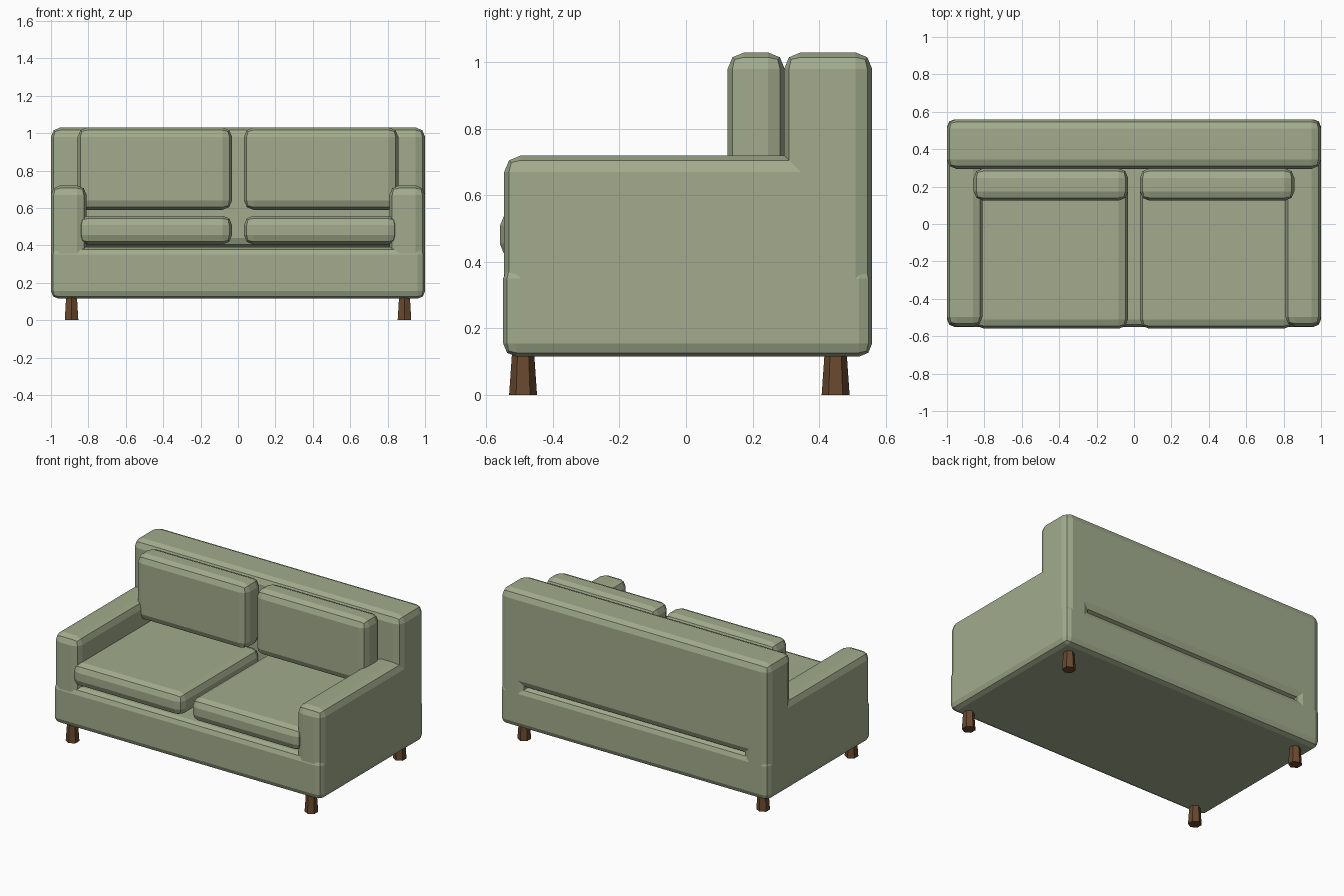
import bpy, bmesh

if "Cube" in bpy.data.objects:
    bpy.data.objects.remove(bpy.data.objects["Cube"])


def material(name, color):
    m = bpy.data.materials.new(name)
    m.diffuse_color = (*color, 1)
    m.use_nodes = True
    m.node_tree.nodes["Principled BSDF"].inputs["Base Color"].default_value = m.diffuse_color
    return m


FABRIC = material("sage fabric", (0.36, 0.41, 0.265))
WOOD = material("dark wood", (0.14, 0.065, 0.028))


def add_object(name, bm, mat):
    mesh = bpy.data.meshes.new(name)
    bm.to_mesh(mesh)
    bm.free()
    mesh.materials.append(mat)
    obj = bpy.data.objects.new(name, mesh)
    bpy.context.collection.objects.link(obj)
    return obj


def padded_box(name, x, y, z, bevel=0.05):
    """Box between the given limits with two-step chamfered edges."""
    bm = bmesh.new()
    bmesh.ops.create_cube(bm, size=1)
    for v in bm.verts:
        v.co = [lim[0] if c < 0 else lim[1] for c, lim in zip(v.co, (x, y, z))]
    bmesh.ops.bevel(bm, geom=bm.edges[:], offset=bevel, segments=2,
                    profile=0.5, affect='EDGES')
    return add_object(name, bm, FABRIC)


def leg(name, x, y):
    """Six-sided leg, wider at the floor."""
    bm = bmesh.new()
    bmesh.ops.create_cone(bm, cap_ends=True, segments=6,
                          radius1=0.042, radius2=0.033, depth=0.13)
    bmesh.ops.translate(bm, verts=bm.verts[:], vec=(x, y, 0.065))
    return add_object(name, bm, WOOD)


# Frame: base and full-width backrest, with a slot between them at the rear
padded_box("base", (-1, 1), (-0.55, 0.56), (0.115, 0.39), 0.04)
padded_box("backrest", (-1, 1), (0.295, 0.56), (0.39, 1.03))

for side, s in (("left", -1), ("right", 1)):
    def span(a, b):
        return sorted((s * a, s * b))
    # Armrest runs the full depth
    padded_box(side + "_armrest", span(0.81, 1), (-0.547, 0.56), (0.117, 0.72))
    # Loose cushions
    padded_box(side + "_seat_cushion", span(0.032, 0.852), (-0.56, 0.295), (0.405, 0.558))
    padded_box(side + "_back_cushion", span(0.032, 0.857), (0.125, 0.297), (0.59, 1.03))
    # Legs
    leg(side + "_front_leg", s * 0.89, -0.49)
    leg(side + "_back_leg", s * 0.89, 0.45)
